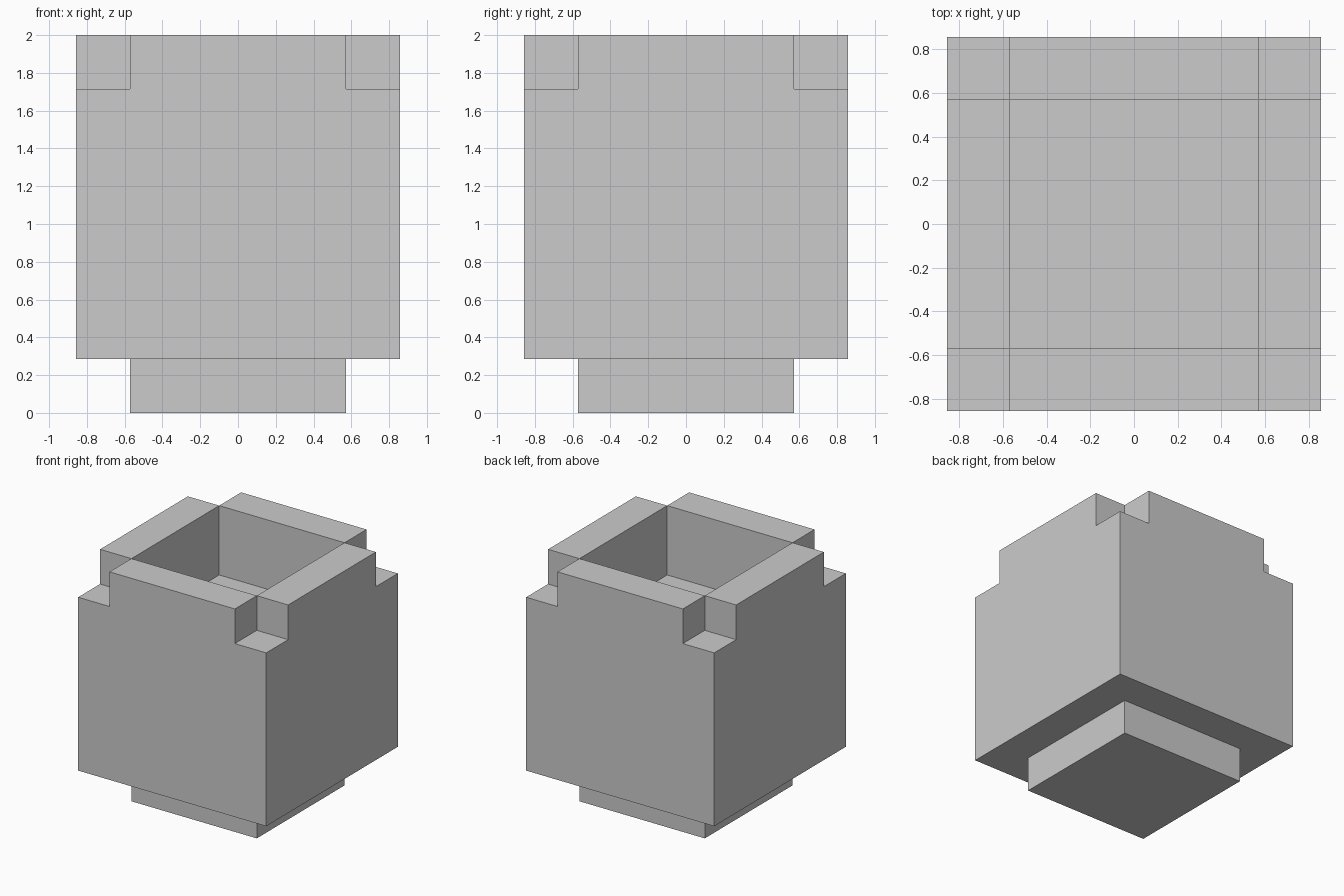
import bpy, bmesh
from mathutils import Vector

if "Cube" in bpy.data.objects:
    bpy.data.objects.remove(bpy.data.objects["Cube"])

U = 2 / 7                      # one grid step of the model
PLAN = [-3, -2, 2, 3]          # wall lines in x and y
LEVELS = [0, 1, 5, 6, 7]       # foot, solid body, open walls, notched rim


def solid(c):
    """Is this plan/level cell filled?"""
    i, j, k = c
    if not (0 <= i < 3 and 0 <= j < 3 and 0 <= k < 4):
        return False
    centre = i == 1 and j == 1
    corner = i != 1 and j != 1
    return [centre, True, not centre, not centre and not corner][k]


def add_side(bm, c, axis, step):
    """Add the outward quad on one side of a cell."""
    lines = (PLAN, PLAN, LEVELS)
    a, b = (axis + 1) % 3, (axis + 2) % 3
    loop = [(0, 0), (1, 0), (1, 1), (0, 1)]
    verts = []
    for da, db in loop if step > 0 else reversed(loop):
        p = Vector()
        p[axis] = lines[axis][c[axis] + (step > 0)] * U
        p[a] = lines[a][c[a] + da] * U
        p[b] = lines[b][c[b] + db] * U
        verts.append(bm.verts.new(p))
    bm.faces.new(verts)


# Planter: small square foot, thick box, recessed floor, rim with notched corners
bm = bmesh.new()
for i in range(3):
    for j in range(3):
        for k in range(4):
            cell = (i, j, k)
            if not solid(cell):
                continue
            for axis in range(3):
                for step in (-1, 1):
                    beside = list(cell)
                    beside[axis] += step
                    if not solid(beside):
                        add_side(bm, cell, axis, step)

# Weld the skin and merge coplanar faces
bmesh.ops.remove_doubles(bm, verts=bm.verts, dist=1e-4)
bmesh.ops.dissolve_limit(bm, angle_limit=0.01, verts=bm.verts, edges=bm.edges)

mesh = bpy.data.meshes.new("planter_box")
bm.to_mesh(mesh)
bm.free()
planter = bpy.data.objects.new("planter_box", mesh)
bpy.context.collection.objects.link(planter)
